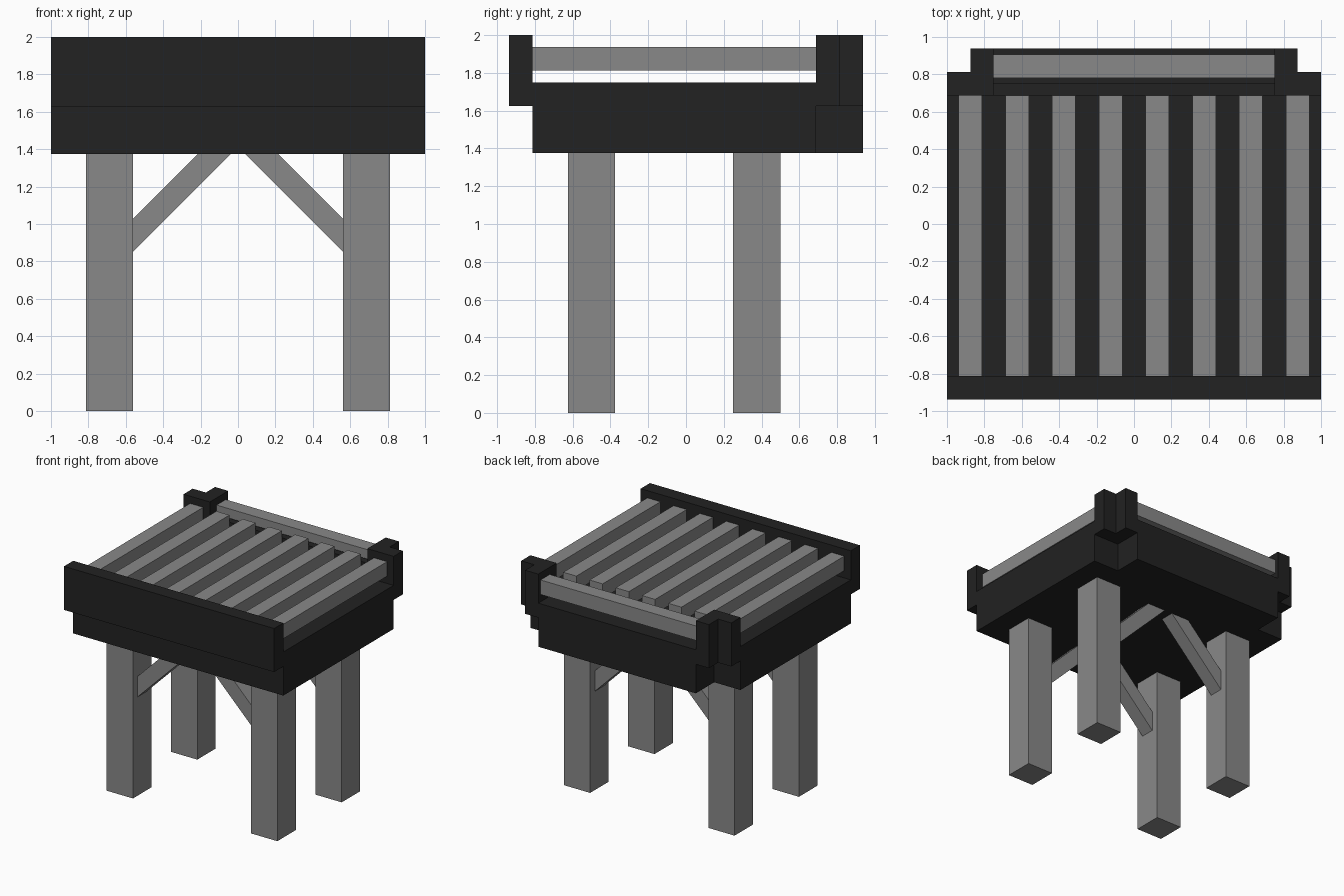
import bpy
import bmesh
import math

if "Cube" in bpy.data.objects:
    bpy.data.objects.remove(bpy.data.objects["Cube"])


def material(name, value):
    m = bpy.data.materials.new(name)
    m.diffuse_color = (value, value, value, 1)
    m.use_nodes = True
    m.node_tree.nodes["Principled BSDF"].inputs["Base Color"].default_value = m.diffuse_color
    return m


grey = material("weathered_grey", 0.25)
dark = material("charcoal", 0.016)


def prism(name, outline, axis, lo, hi, mat):
    """Extrude a 2D outline along y (outline in x,z) or z (outline in x,y)."""
    def place(p, d):
        return (p[0], d, p[1]) if axis == "y" else (p[0], p[1], d)
    bm = bmesh.new()
    a = [bm.verts.new(place(p, lo)) for p in outline]
    b = [bm.verts.new(place(p, hi)) for p in outline]
    bm.faces.new(a)
    bm.faces.new(b)
    n = len(outline)
    for i in range(n):
        j = (i + 1) % n
        bm.faces.new((a[i], a[j], b[j], b[i]))
    bmesh.ops.recalc_face_normals(bm, faces=bm.faces)
    me = bpy.data.meshes.new(name)
    bm.to_mesh(me)
    bm.free()
    me.materials.append(mat)
    ob = bpy.data.objects.new(name, me)
    bpy.context.collection.objects.link(ob)
    return ob


def box(name, x, y, z, mat):
    outline = [(x[0], y[0]), (x[1], y[0]), (x[1], y[1]), (x[0], y[1])]
    return prism(name, outline, "z", z[0], z[1], mat)


# Bed: one slab with notched rear corners
prism("bed", [(-1, -0.8125), (1, -0.8125), (1, 0.6875), (0.75, 0.6875),
              (0.75, 0.9375), (-0.75, 0.9375), (-0.75, 0.6875), (-1, 0.6875)],
      "z", 1.375, 1.75, dark)

# Front board and low rear lip
box("front_board", (-1, 1), (-0.9375, -0.8125), (1.625, 2), dark)
box("rear_lip", (-0.75, 0.75), (0.6875, 0.75), (1.75, 1.875), dark)

# Rear rail between the corner posts
box("rear_rail", (-0.75, 0.75), (0.78125, 0.90625), (1.8125, 1.9375), grey)

# Slats running front to back
for i in range(8):
    x = -0.9375 + 0.25 * i
    box("slat", (x, x + 0.125), (-0.8125, 0.6875), (1.8125, 1.9375), grey)

for s in (-1, 1):
    # L-shaped rear corner posts
    post = [(0.75, 0.6875), (1, 0.6875), (1, 0.8125),
            (0.875, 0.8125), (0.875, 0.9375), (0.75, 0.9375)]
    prism("corner_post", [(s * x, y) for x, y in post], "z", 1.625, 2, dark)

    # Legs with diagonal braces reaching up under the bed
    for y in (-0.5, 0.375):
        box("leg", sorted((s * 0.5625, s * 0.8125)),
            (y - 0.125, y + 0.125), (0, 1.375), grey)
        w = 0.125 * math.sqrt(2)
        brace = [(0.5625, 0.85), (0.5625, 0.85 + w),
                 (0.0375 + w, 1.375), (0.0375, 1.375)]
        prism("brace", [(s * x, z) for x, z in brace], "y",
              y - 0.0625, y + 0.0625, grey)
